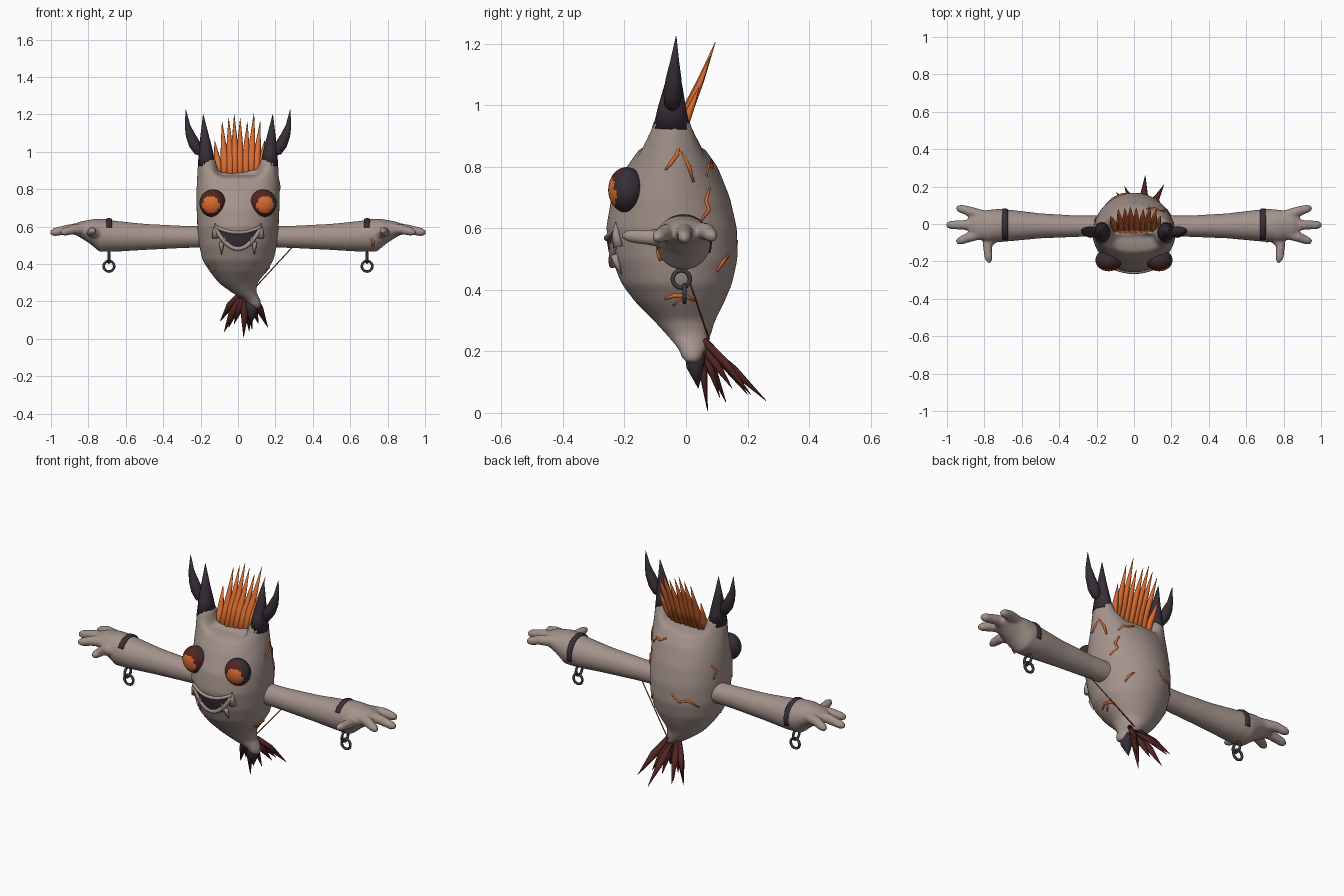
import bpy, bmesh, math
from mathutils import Vector as V

if "Cube" in bpy.data.objects:
    bpy.data.objects.remove(bpy.data.objects["Cube"])


def material(name, rgb):
    m = bpy.data.materials.new(name)
    m.use_nodes = True
    m.diffuse_color = (*rgb, 1)
    m.node_tree.nodes["Principled BSDF"].inputs["Base Color"].default_value = (*rgb, 1)
    return m


SKIN = material("dusty skin", (.37, .29, .26))
ORANGE = material("glowing orange", (.70, .15, .03))
DARK = material("dark horn", (.040, .028, .038))
MAROON = material("dark maroon", (.085, .018, .015))
IRON = material("iron", (.05, .045, .05))
CORD = material("brown cord", (.28, .07, .025))


def finish(name, bm, *mats):
    bmesh.ops.recalc_face_normals(bm, faces=bm.faces)
    me = bpy.data.meshes.new(name)
    bm.to_mesh(me)
    bm.free()
    for m in mats:
        me.materials.append(m)
    for p in me.polygons:
        p.use_smooth = True
    ob = bpy.data.objects.new(name, me)
    bpy.context.scene.collection.objects.link(ob)
    return ob


def skin_rings(bm, rings):
    """Bridge equal rings of points and cap both ends."""
    rows = [[bm.verts.new(p) for p in r] for r in rings]
    n = len(rows[0])
    for a, b in zip(rows, rows[1:]):
        for i in range(n):
            bm.faces.new((a[i], a[(i + 1) % n], b[(i + 1) % n], b[i]))
    bm.faces.new(rows[0][::-1])
    bm.faces.new(rows[-1])


def add_tube(bm, pts, radii, n=10, ref=None):
    """Tapered tube through pts; each radius is a number or a pair."""
    pts = [V(p) for p in pts]
    d = (pts[-1] - pts[0]).normalized()
    ref = V(ref) if ref else V((0, 1, 0)) if abs(d.z) > .6 else V((0, 0, 1))
    rings = []
    for i, p in enumerate(pts):
        t = (pts[min(i + 1, len(pts) - 1)] - pts[max(i - 1, 0)]).normalized()
        u = t.cross(ref).normalized()
        v = u.cross(t)
        r = radii[i] if isinstance(radii, list) else radii
        ru, rv = r if isinstance(r, tuple) else (r, r)
        angles = [math.tau * k / n for k in range(n)]
        rings.append([p + u * ru * math.cos(a) + v * rv * math.sin(a) for a in angles])
    skin_rings(bm, rings)


def tube(name, pts, radii, mat, n=10, ref=None):
    bm = bmesh.new()
    add_tube(bm, pts, radii, n, ref)
    return finish(name, bm, mat)


def blend(ob, voxel):
    m = ob.modifiers.new("Blend", 'REMESH')
    m.mode, m.voxel_size, m.use_smooth_shade = 'VOXEL', voxel, True
    s = ob.modifiers.new("Soften", 'SMOOTH')
    s.factor, s.iterations = .5, 4


# Body sections: z, centre x, centre y, half width, half depth
SECTIONS = [(.16, .105, .02, .012, .018), (.18, .095, .02, .03, .035),
            (.21, .075, .02, .045, .047), (.25, .03, .01, .068, .07),
            (.30, 0, -.005, .105, .10), (.36, 0, -.02, .152, .145),
            (.42, 0, -.03, .19, .18), (.50, 0, -.037, .208, .205),
            (.60, 0, -.047, .218, .213), (.70, 0, -.05, .222, .193),
            (.80, 0, -.045, .222, .148), (.86, 0, -.045, .216, .105)]


def section(z):
    i = max(j for j, s in enumerate(SECTIONS[:-1]) if j == 0 or s[0] <= z)
    a, b = SECTIONS[i], SECTIONS[i + 1]
    t = (z - a[0]) / (b[0] - a[0])
    return [p + (q - p) * t for p, q in zip(a, b)]


def on_body(deg, z):
    _, cx, cy, rx, ry = section(z)
    a = math.radians(deg)
    return V((cx + rx * math.cos(a), cy + ry * math.sin(a), z))


def front(x, z, out=0):
    _, cx, cy, rx, ry = section(z)
    return V((x, cy - ry * math.sqrt(max(0, 1 - ((x - cx) / rx) ** 2)) - out, z))


# Body with a saddle-shaped top and raised shoulders under the horns
def ramp(t):
    t = min(1, max(0, t))
    return t * t * (3 - 2 * t)


bm = bmesh.new()
rings = []
for z, cx, cy, rx, ry in SECTIONS + [(.872, 0, -.045, .19, .06), (.875, 0, -.045, .15, .015)]:
    ring = []
    for k in range(40):
        a = math.tau * k / 40
        x = cx + rx * math.cos(a)
        lift = .07 * ramp((z - .78) / .08) * ramp((abs(x) - .09) / .09)
        ring.append((x, cy + ry * math.sin(a), z + lift))
    rings.append(ring)
skin_rings(bm, rings)
for s in (-1, 1):
    add_tube(bm, [(s * .15, -.045, .78), (s * .158, -.046, .88), (s * .167, -.047, .96)],
             [(.06, .09), (.055, .08), (.045, .056)], 20)
blend(finish("body", bm, SKIN), .012)

# Arms with blended hands, wrist bands and hanging links
ARM = [(.15, -.01, .547, .055, .057), (.3, -.012, .545, .057, .06),
       (.5, -.01, .545, .067, .07), (.66, -.008, .548, .084, .083),
       (.72, -.008, .553, .089, .090), (.78, -.01, .577, .086, .067),
       (.85, -.005, .587, .072, .040), (.885, -.005, .585, .05, .024)]
FINGERS = [[(.80, .04, .59), (.88, .068, .59), (.93, .083, .575), (.95, .088, .57)],
           [(.82, -.005, .59), (.91, -.005, .585), (.985, -.005, .57), (1.005, -.005, .566)],
           [(.80, -.045, .59), (.88, -.07, .585), (.93, -.09, .572), (.95, -.097, .568)],
           [(.73, -.05, .565), (.785, -.11, .57), (.778, -.18, .575), (.772, -.208, .577)]]
for s, side in ((1, "left"), (-1, "right")):
    bm = bmesh.new()
    add_tube(bm, [(s * x, y, z) for x, y, z, _, _ in ARM], [a[3:] for a in ARM], 24)
    for f in FINGERS:
        add_tube(bm, [(s * x, y, z) for x, y, z in f], [.032, .027, .022, .010], 12)
    blend(finish(side + "_arm", bm, SKIN), .008)
    arc = [math.radians(d) for d in range(-20, 151, 10)]
    tube(side + "_wrist_band",
         [(s * .69, -.008 + .084 * math.cos(a), .551 + .087 * math.sin(a)) for a in arc],
         (.008, .017), DARK, 8, (1, 0, 0))
    for part, y, z, rot in (("upper", -.015, .435, (0, math.pi / 2, 0)),
                            ("lower", -.005, .388, (math.pi / 2, 0, 0))):
        bpy.ops.mesh.primitive_torus_add(location=(s * .69, y, z), rotation=rot,
                                         major_radius=.028, minor_radius=.007,
                                         major_segments=20, minor_segments=8)
        link = bpy.context.object
        link.name = side + "_" + part + "_link"
        link.data.materials.append(IRON)
        for p in link.data.polygons:
            p.use_smooth = True

    # Paired horns
    tube(side + "_inner_horn", [(s * .167, -.047, .925), (s * .172, -.045, 1.0),
                                (s * .178, -.04, 1.08), (s * .186, -.03, 1.2)],
         [(.048, .062), (.038, .045), (.024, .026), .001], DARK, 14)
    tube(side + "_outer_horn", [(s * .196, -.045, .985), (s * .21, -.045, 1.0),
                                (s * .232, -.043, 1.04), (s * .255, -.04, 1.09),
                                (s * .27, -.037, 1.14), (s * .279, -.032, 1.225)],
         [.008, .024, .031, .025, .015, .001], DARK, 12)

    # Eyes coloured by direction: iris, socket ring, outer rim
    bm = bmesh.new()
    bmesh.ops.create_uvsphere(bm, u_segments=32, v_segments=24, radius=1)
    aim = V((s * .2, -1, -.14)).normalized()
    for f in bm.faces:
        d = f.calc_center_median().normalized()
        f.material_index = 0 if d.dot(aim) > .76 else 1 if d.y < -.3 and s * d.x < .65 else 2
    for v in bm.verts:
        v.co = (s * .135 + v.co.x * .071, -.193 + v.co.y * .06, .725 + v.co.z * .074)
    finish(side + "_eye", bm, ORANGE, MAROON, DARK)

    # Corner teeth and hanging fangs
    for name, x, z, tip, r in (("corner_tooth", .122, .54, .62, .018), ("fang", .088, .515, .45, .013),
                               ("small_tooth", .07, .50, .555, .011)):
        pts = [front(s * x, z + (tip - z) * t, .008) for t in (0, .5, 1)]
        tube(side + "_" + name, pts, [r, r * .7, .001], SKIN, 8)


# Mouth: dark opening following the face, with lips
def upper(x):
    return .568 + 2.2 * x * x


def lower(x):
    return .482 + 7.5 * x * x


xs = [-.12 + .01 * i for i in range(25)]
bm = bmesh.new()
rows = [[bm.verts.new(front(x, lower(x) + (upper(x) - lower(x)) * j / 5, .005)) for x in xs] for j in range(6)]
for a, b in zip(rows, rows[1:]):
    for i in range(len(xs) - 1):
        bm.faces.new((a[i], a[i + 1], b[i + 1], b[i]))
finish("mouth_opening", bm, DARK)
tube("lower_lip", [front(x, lower(x), .004) for x in xs], .012, SKIN, 10, (0, 0, 1))
tube("upper_lip", [front(x, upper(x), .004) for x in xs], .009, SKIN, 10, (0, 0, 1))

# Crest of swept-back spikes
CREST = [(-.125, 1.06), (-.085, 1.16), (-.05, 1.18), (-.02, 1.2), (.012, 1.18),
         (.05, 1.16), (.085, 1.205), (.118, 1.16), (.142, 1.06)]
for i, (x, top) in enumerate(CREST):
    h, bx = top - .86, x * .85
    back = .13 * h / .34
    tube("crest_spike_%d" % (i + 1),
         [(bx, -.04, .85), (bx, -.03 + back * .25, .86 + h * .35),
          ((bx + x) / 2, -.03 + back * .6, .86 + h * .65), (x, -.03 + back * .95, top)],
         [(.020, .022), (.021, .018), (.013, .011), .001], ORANGE, 8)

# Tail tip and feather tuft
tube("tail_tip", [(.075, .03, .20), (.075, .03, .15), (.07, .04, .08)], [.036, .03, .001], DARK, 10)
FEATHERS = [(-.095, .17, .095), (-.075, .13, .035), (-.05, .2, .06), (-.02, .1, .08), (.03, .07, .008),
            (.06, .26, .04), (.075, .11, .05), (.11, .15, .08), (.16, .21, .06)]
for i, tip in enumerate(FEATHERS):
    tip = V(tip)
    root = V((.03 + tip.x * .3, .035 + tip.y * .12, .235 - .02 * (i % 2)))
    mid = root.lerp(tip, .45) + V((0, 0, .005))
    tube("tail_feather_%d" % (i + 1), [root, mid, tip], [.012, (.021, .014), .001], MAROON, 8)

# Cord from the arm to the tail
tube("cord", [(.29, -.01, .49), (.06, .075, .24)], .003, CORD, 6)

# Glowing cracks, as angle around the body and height
CRACKS = [[(14, .88), (8, .84), (-2, .81), (-8, .79)], [(14, .85), (22, .80), (25, .75)],
          [(72, .82), (60, .80), (54, .805), (44, .77)], [(44, .73), (36, .69), (38, .66), (26, .62)],
          [(96, .56), (108, .52), (122, .53), (138, .49)], [(58, .51), (50, .49), (44, .46)],
          [(-18, .37), (-5, .382), (8, .38), (18, .365)], [(5, .38), (-10, .35)],
          [(205, .39), (217, .37), (224, .375)], [(150, .72), (160, .68), (156, .64)]]
for i, c in enumerate(CRACKS):
    n = len(c)
    tube("crack_%d" % (i + 1), [on_body(a, z) for a, z in c],
         [.007 if 0 < k < n - 1 else .004 for k in range(n)], ORANGE, 6)
tube("left_wrist_crack", [(.71, -.092, .535), (.725, -.09, .52), (.72, -.082, .495)], .007, ORANGE, 6)
